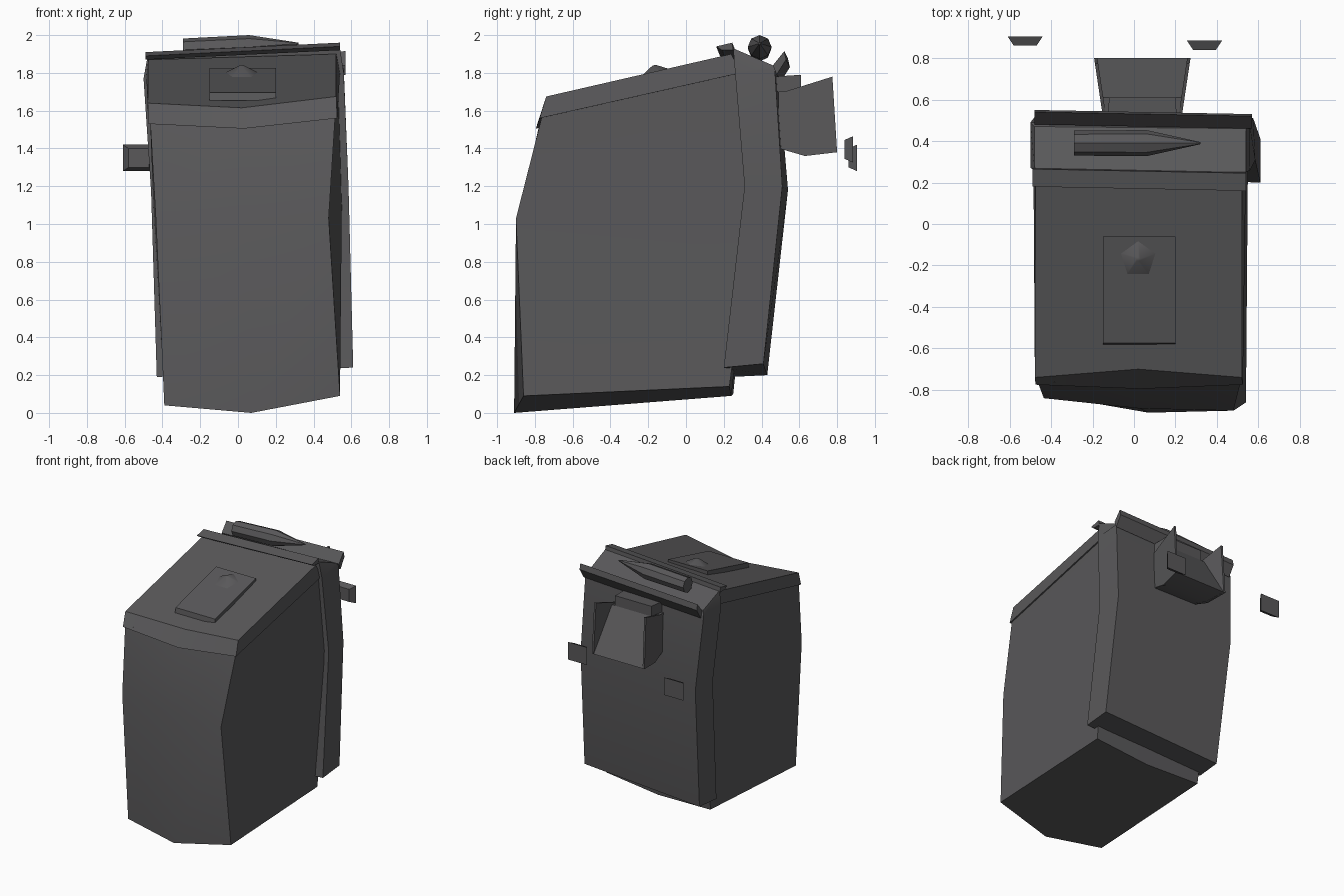
import bpy
import bmesh
import math

cube = bpy.data.objects.get("Cube")
if cube:
    bpy.data.objects.remove(cube, do_unlink=True)

# Single dark grey finish for the whole model
grey = bpy.data.materials.new("dark grey")
grey.use_nodes = True
colour = (0.1, 0.098, 0.102, 1)
grey.diffuse_color = colour
grey.node_tree.nodes["Principled BSDF"].inputs["Base Color"].default_value = colour


def finish(name, bm, smooth_angle=25):
    """Turn a bmesh into a shaded, coloured object."""
    bmesh.ops.recalc_face_normals(bm, faces=bm.faces)
    mesh = bpy.data.meshes.new(name)
    bm.to_mesh(mesh)
    bm.free()
    mesh.materials.append(grey)
    obj = bpy.data.objects.new(name, mesh)
    bpy.context.collection.objects.link(obj)
    bpy.ops.object.select_all(action="DESELECT")
    obj.select_set(True)
    bpy.context.view_layer.objects.active = obj
    bpy.ops.object.shade_smooth_by_angle(angle=math.radians(smooth_angle))


def loft(name, rings):
    """Skin a stack of equal-length closed rings and cap both ends."""
    bm = bmesh.new()
    rows = [[bm.verts.new(p) for p in ring] for ring in rings]
    count = len(rows[0])
    for low, high in zip(rows, rows[1:]):
        for i in range(count):
            j = (i + 1) % count
            bm.faces.new((low[i], low[j], high[j], high[i]))
    bm.faces.new(rows[0])
    bm.faces.new(rows[-1])
    finish(name, bm)


def strip(name, profile, left_x, right_x, shift_y, shift_z):
    """Long bar across the model, skewed towards the -x end."""
    loft(name, [[(right_x, y, z) for y, z in profile],
                [(left_x, y + shift_y, z + shift_z) for y, z in profile]])


def tapered_box(name, near, far):
    """Box along y; each end is given as x0, x1, z0, z1, y."""
    loft(name, [[(x0, y, z0), (x1, y, z0), (x1, y, z1), (x0, y, z1)]
                for x0, x1, z0, z1, y in (near, far)])


# Main body: bottom, waist, seam under the lid
loft("body", [
    [(-.39, -.83, .04), (.07, -.91, 0), (.54, -.86, .09),
     (.54, .23, .14), (.08, .24, .09), (-.39, .25, .1)],
    [(-.435, -.84, 1.03), (.03, -.89, 1.03), (.48, -.9, 1.03),
     (.55, .36, 1.15), (.04, .36, 1.15), (-.45, .36, 1.15)],
    [(-.465, -.76, 1.55), (.03, -.78, 1.51), (.515, -.76, 1.58),
     (.53, .3, 1.81), (.03, .3, 1.8), (-.47, .3, 1.79)],
])

# Lid with a sloping front lip
loft("lid", [
    [(-.475, -.775, 1.53), (.03, -.795, 1.505), (.525, -.775, 1.56), (.54, .29, 1.8), (-.485, .29, 1.78)],
    [(-.478, -.74, 1.64), (.02, -.7, 1.615), (.52, -.74, 1.675), (.52, .24, 1.9), (-.475, .24, 1.87)],
])

# Back panel wrapping the rear of the body
loft("back_panel", [
    [(.61, .2, .24), (.61, .41, .26), (-.42, .43, .2), (-.43, .23, .19)],
    [(.585, .31, 1.2), (.575, .51, 1.2), (-.46, .54, 1.18), (-.46, .32, 1.17)],
    [(.56, .26, 1.8), (.56, .47, 1.82), (-.5, .49, 1.77), (-.5, .27, 1.77)],
    [(.54, .25, 1.93), (.54, .46, 1.84), (-.48, .47, 1.8), (-.48, .26, 1.88)],
])

# Flaps along the top edges of the back panel
strip("front_flap", [(.16, 1.94), (.245, 1.96), (.25, 1.92), (.19, 1.92)],
      -.49, .54, .02, -.05)
strip("rear_flap", [(.46, 1.84), (.52, 1.915), (.53, 1.87), (.48, 1.79)],
      -.48, .57, .02, -.04)

# Raised plate on the sloping lid
corners = [(-.15, -.58, 1.655), (.2, -.58, 1.655), (.2, -.06, 1.785), (-.15, -.06, 1.785)]
loft("lid_plate", [corners, [(x, y * .99, z + .04) for x, y, z in corners]])

# Low five-sided button on the plate
bm = bmesh.new()
bmesh.ops.create_cone(bm, cap_ends=True, segments=5, radius1=.1, radius2=.01, depth=.05)
for v in bm.verts:
    v.co.z += 1.815 + v.co.y * .25
    v.co.x += .02
    v.co.y -= .17
finish("lid_button", bm, 60)

# Pointed roll lying across the top
sections = [(-.29, 1.922, .06), (.06, 1.937, .063), (.32, 1.955, .005)]
loft("top_roll", [[(x, .39 + r * math.cos(a), z + r * math.sin(a))
                   for a in (math.tau * k / 8 for k in range(8))]
                  for x, z, r in sections])


# Wedge hood on the back: sloping rear panel between two flared fins
def flare(profile, side, offset):
    """Cross-section whose x spreads outward with depth."""
    return [(.04 + side * (.185 + (y - .51) * .15 + offset), y, z) for y, z in profile]


wedge = [(.49, 1.4), (.49, 1.7), (.61, 1.71), (.8, 1.38), (.63, 1.365)]
fin = [(.51, 1.395), (.52, 1.7), (.775, 1.78), (.8, 1.38), (.63, 1.36)]
loft("rear_hood", [flare(wedge, side, 0) for side in (-1, 1)])
for name, side in (("left_fin", 1), ("right_fin", -1)):
    loft(name, [flare(fin, side, t) for t in (-.012, .004)])
tapered_box("hood_upper_block", (-.13, .21, 1.7, 1.78, .46), (-.12, .2, 1.7, 1.79, .61))

# Two loose knobs behind the back
for name, x, y, z in (("right_knob", -.525, .86, 1.35), ("left_knob", .34, .84, 1.395)):
    tapered_box(name, (x - .055, x + .055, z - .05, z + .05, y),
                (x - .085, x + .085, z - .07, z + .07, y + .045))
